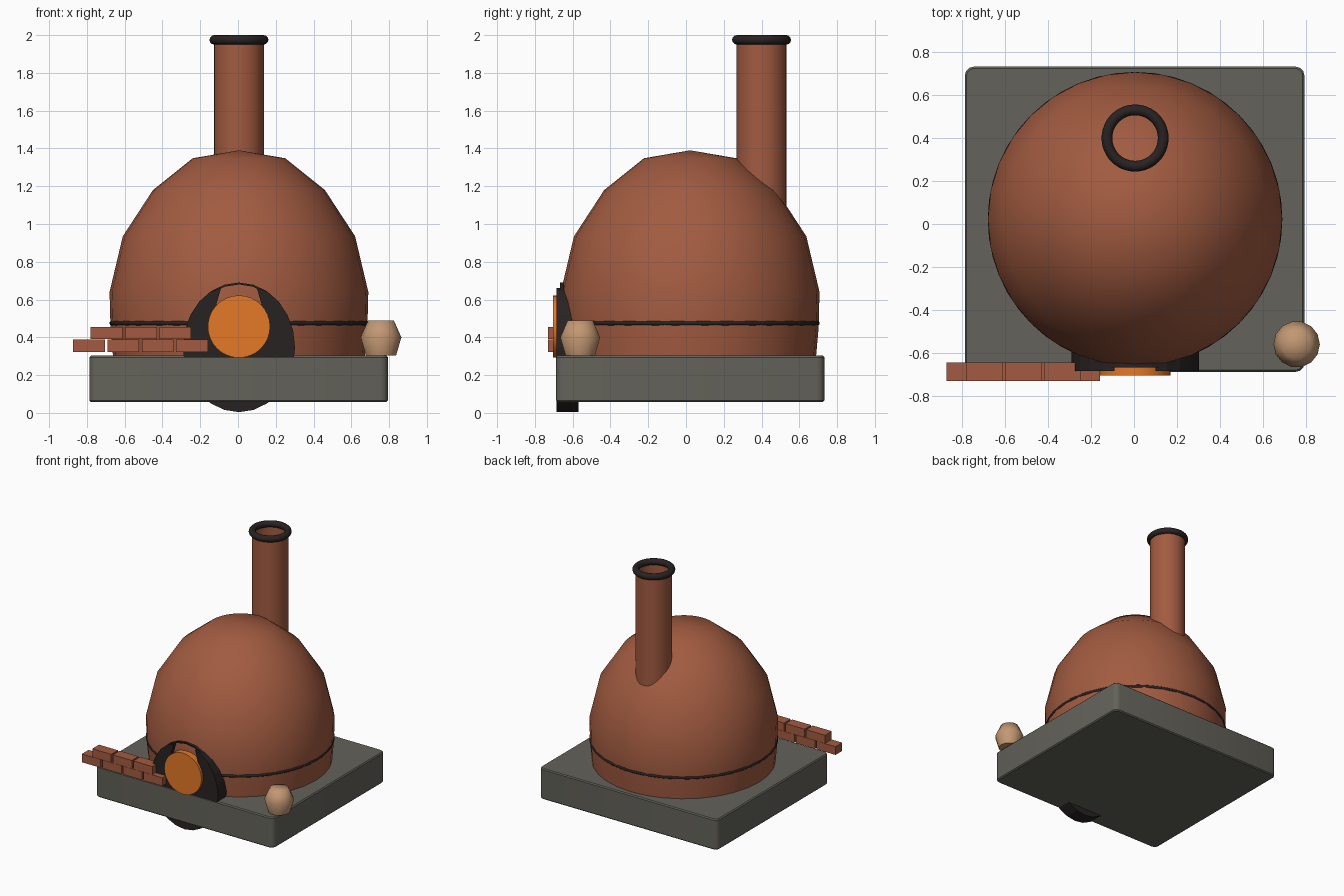
import bpy, bmesh, math
from mathutils import Matrix

if "Cube" in bpy.data.objects:
    bpy.data.objects.remove(bpy.data.objects["Cube"])


def material(name, rgb):
    m = bpy.data.materials.new(name)
    m.use_nodes = True
    colour = (*rgb, 1)
    m.diffuse_color = colour
    bsdf = next(n for n in m.node_tree.nodes if n.type == 'BSDF_PRINCIPLED')
    bsdf.inputs["Base Color"].default_value = colour
    return m


CLAY = material("terracotta clay", (0.36, 0.105, 0.052))
SOOT = material("soot black", (0.022, 0.016, 0.016))
STONE = material("grey stone", (0.125, 0.122, 0.103))
FIRE = material("fire orange", (0.78, 0.19, 0.02))
WOOD = material("pale wood", (0.54, 0.31, 0.17))


def finish(bm, name, mat, smooth=None, loc=(0, 0, 0)):
    bmesh.ops.recalc_face_normals(bm, faces=bm.faces)
    mesh = bpy.data.meshes.new(name)
    bm.to_mesh(mesh)
    bm.free()
    mesh.materials.append(mat)
    ob = bpy.data.objects.new(name, mesh)
    ob.location = loc
    bpy.context.collection.objects.link(ob)
    if smooth:
        bpy.ops.object.select_all(action='DESELECT')
        ob.select_set(True)
        bpy.context.view_layer.objects.active = ob
        bpy.ops.object.shade_smooth_by_angle(angle=math.radians(smooth))
    return ob


def lathe(name, profile, segments, mat, loc, smooth):
    bm = bmesh.new()
    verts = [bm.verts.new((r, 0, z)) for r, z in profile]
    edges = [bm.edges.new(pair) for pair in zip(verts, verts[1:])]
    bmesh.ops.spin(bm, geom=verts + edges, cent=(0, 0, 0), axis=(0, 0, 1),
                   angle=math.tau, steps=segments, use_duplicate=False)
    bmesh.ops.remove_doubles(bm, verts=bm.verts, dist=0.0005)
    return finish(bm, name, mat, smooth, loc)


def torus(name, major, minor, mat, loc, steps=48):
    circle = [(major + minor * math.cos(i * math.tau / 12),
               minor * math.sin(i * math.tau / 12)) for i in range(13)]
    return lathe(name, circle, steps, mat, loc, 60)


def slab(name, outline, y0, y1, mat, smooth=None):
    # extrude an x/z outline along y
    bm = bmesh.new()
    face = bm.faces.new([bm.verts.new((x, y0, z)) for x, z in outline])
    ext = bmesh.ops.extrude_face_region(bm, geom=[face])
    moved = [v for v in ext["geom"] if isinstance(v, bmesh.types.BMVert)]
    bmesh.ops.translate(bm, verts=moved, vec=(0, y1 - y0, 0))
    return finish(bm, name, mat, smooth)


def ellipse(rx, rz, cx, cz, count):
    return [(cx + rx * math.sin(i * math.tau / count),
             cz + rz * math.cos(i * math.tau / count)) for i in range(count)]


# stone base with rounded corners
bm = bmesh.new()
bmesh.ops.create_cube(bm, size=1, matrix=Matrix.Diagonal((1.58, 1.42, 0.245, 1)))
upright = [e for e in bm.edges if abs(e.verts[0].co.z - e.verts[1].co.z) > 0.1]
bmesh.ops.bevel(bm, geom=upright, offset=0.04, segments=3, profile=0.5, affect='EDGES')
rims = [e for e in bm.edges if abs(e.verts[0].co.z - e.verts[1].co.z) < 0.01]
bmesh.ops.bevel(bm, geom=rims, offset=0.008, segments=1, affect='EDGES')
finish(bm, "stone_base", STONE, 35, (0.003, 0.022, 0.18))

# clay dome and its dark band
dome = [(0, 1.39), (0.245, 1.348), (0.455, 1.18), (0.615, 0.935),
        (0.685, 0.64), (0.68, 0.45), (0.665, 0.28), (0, 0.28)]
lathe("dome", dome, 32, CLAY, (0.005, 0.022, 0), 50)
torus("dome_band", 0.673, 0.0125, SOOT, (0.005, 0.022, 0.475))

# open chimney with a dark rim
lathe("chimney", [(0.133, 0.95), (0.133, 1.975)], 24, CLAY, (0.005, 0.4, 0), 50)
torus("chimney_rim", 0.131, 0.025, SOOT, (0.005, 0.4, 1.975))

# dark oven surround, notched at the crown
ring = ellipse(0.297, 0.343, 0.005, 0.347, 24)
sides = [p for p in ring if p[1] < 0.66]
notch = [(-0.09, 0.66), (-0.115, 0.575), (0.125, 0.575), (0.1, 0.66)]
slab("oven_surround", sides + notch, -0.685, -0.57, SOOT)

# thin dark line closing the crown of the surround
crown = [p for p in ring if p[1] > 0.64]
crown.sort()
inner = [(x * 0.97, z - 0.01) for x, z in reversed(crown)]
slab("surround_crown", crown + inner, -0.668, -0.6, SOOT)

# glowing fire opening
slab("fire_opening", ellipse(0.165, 0.165, 0.005, 0.457, 32), -0.705, -0.655, FIRE, 40)


# two staggered rows of bricks
def brick_row(label, start, z, count):
    for i in range(count):
        x = start + i * 0.182
        box = [(x, z), (x + 0.168, z), (x + 0.168, z + 0.066), (x, z + 0.066)]
        slab(f"{label}_brick_{i + 1}", box, -0.73, -0.645, CLAY)


brick_row("lower", -0.873, 0.323, 4)
brick_row("upper", -0.78, 0.39, 3)

# small turned wooden knob on the base corner
lathe("wooden_knob", [(0, 0.49), (0.068, 0.49), (0.108, 0.4), (0.08, 0.304), (0, 0.304)],
      14, WOOD, (0.757, -0.56, 0), 70)
